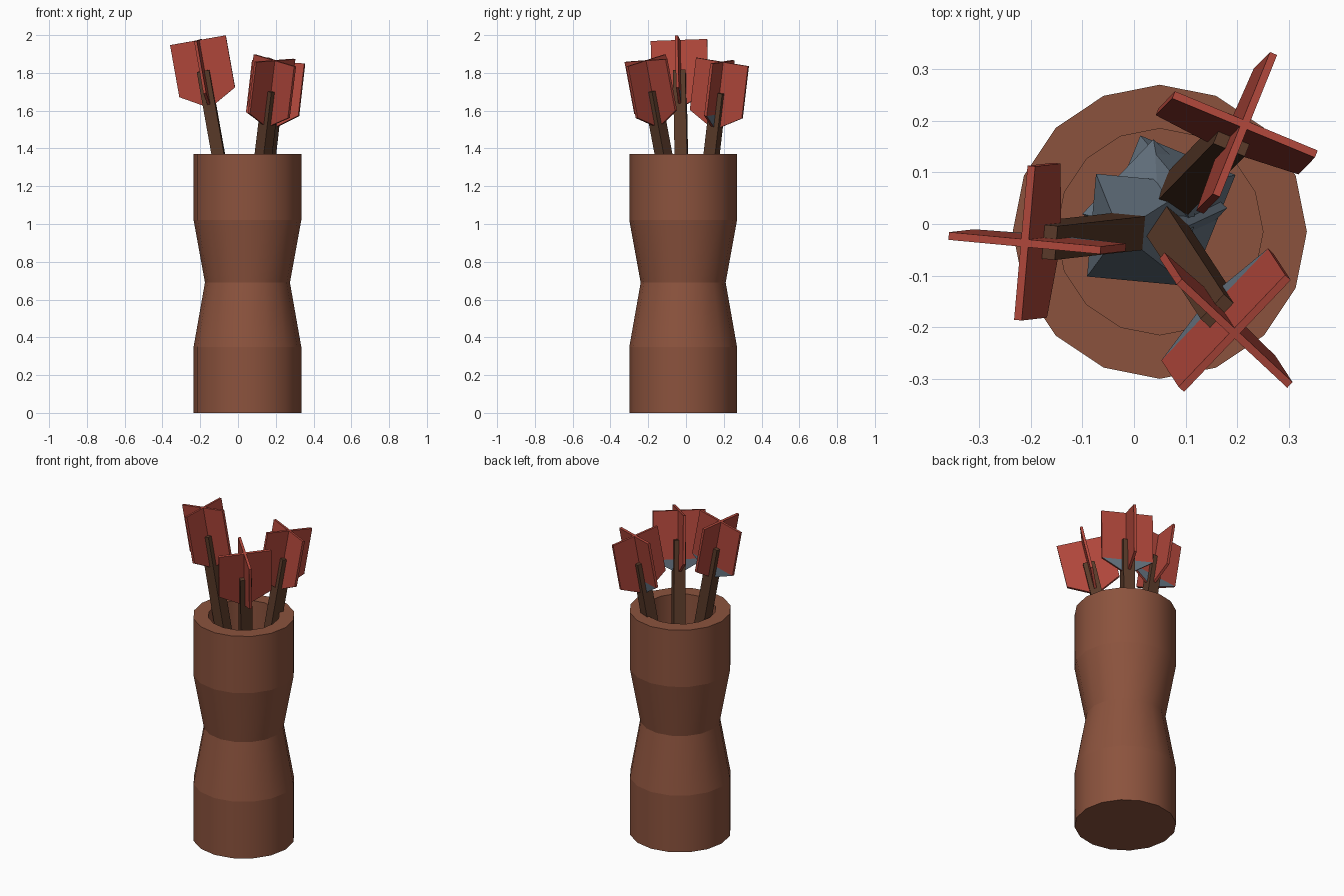
import bpy, bmesh, math
from mathutils import Vector, Matrix

if "Cube" in bpy.data.objects:
    bpy.data.objects.remove(bpy.data.objects["Cube"])


def material(name, rgb):
    m = bpy.data.materials.new(name)
    m.diffuse_color = (*rgb, 1)
    m.use_nodes = True
    m.node_tree.nodes["Principled BSDF"].inputs["Base Color"].default_value = m.diffuse_color
    return m


LEATHER = material("leather brown", (0.26, 0.086, 0.047))
RED = material("feather red", (0.43, 0.062, 0.043))
WOOD = material("dark wood", (0.10, 0.042, 0.022))
STEEL = material("blue grey steel", (0.13, 0.17, 0.215))


def make_object(name, bm, mats, matrix=None):
    bmesh.ops.recalc_face_normals(bm, faces=bm.faces[:])
    me = bpy.data.meshes.new(name)
    bm.to_mesh(me)
    bm.free()
    for m in mats:
        me.materials.append(m)
    ob = bpy.data.objects.new(name, me)
    bpy.context.collection.objects.link(ob)
    if matrix:
        ob.matrix_world = matrix
    return ob


def loft(bm, rings):
    """Bridge a list of equal-sided rings and cap both ends."""
    loops = [[bm.verts.new(p) for p in r] for r in rings]
    n = len(loops[0])
    for a, b in zip(loops, loops[1:]):
        for i in range(n):
            j = (i + 1) % n
            bm.faces.new((a[i], a[j], b[j], b[i]))
    bm.faces.new(loops[0])
    bm.faces.new(loops[-1])


def ring(r, z, n):
    return [(r * math.cos(2 * math.pi * i / n), r * math.sin(2 * math.pi * i / n), z) for i in range(n)]


def square(h, z):
    return [(-h, -h, z), (h, -h, z), (h, h, z), (-h, h, z)]


# Quiver: waisted 16-sided tube with a straight bore
bm = bmesh.new()
profile = [(0.285, 0), (0.285, 0.35), (0.225, 0.69), (0.285, 1.02), (0.285, 1.37), (0.2, 1.37), (0.2, 0.06)]
loft(bm, [ring(r, z, 16) for r, z in profile])
for f in bm.faces:
    f.smooth = len(f.verts) == 4
for e in bm.edges:      # keep the horizontal bands crisp
    if abs(e.verts[0].co.z - e.verts[1].co.z) < 1e-5:
        e.smooth = False
make_object("quiver_body", bm, [LEATHER], Matrix.Translation((0.05, -0.015, 0)))


def fin(name, matrix, along_x, tipped):
    """Flat vane with a pointed lower end; one side may have a grey lower edge."""
    w, t = 0.15, 0.0075
    half = [[(-w, 0), (w, 0), (w, -0.28), (-w, -0.28)],
            [(-w, -0.28), (w, -0.28), (0.035, -0.345), (-0.035, -0.345)]]
    bm = bmesh.new()
    faces = []
    for poly in half:
        faces.append(bm.faces.new([bm.verts.new((x, -t, z)) for x, z in poly]))
    bmesh.ops.remove_doubles(bm, verts=bm.verts[:], dist=1e-5)
    geo = bmesh.ops.extrude_face_region(bm, geom=bm.faces[:], use_keep_orig=True)
    bmesh.ops.translate(bm, vec=(0, 2 * t, 0), verts=[v for v in geo["geom"] if isinstance(v, bmesh.types.BMVert)])
    for f in bm.faces:
        c = f.calc_center_median()
        if tipped and c.y > t * 0.9 and c.z < -0.28:
            f.material_index = 1
    turn = Matrix.Identity(4) if along_x else Matrix.Rotation(math.pi / 2, 4, 'Z')
    make_object(name, bm, [RED, STEEL] if tipped else [RED], matrix @ turn)


def arrow(name, top, slope, angle):
    up = Vector((-slope[0], -slope[1], 1)).normalized()
    a = math.radians(angle)
    u = Vector((math.cos(a), math.sin(a), 0))
    u = (u - up * u.dot(up)).normalized()
    v = up.cross(u)
    m = Matrix((u, v, up)).transposed().to_4x4()
    m.translation = Vector(top)
    # Shaft
    bm = bmesh.new()
    loft(bm, [square(0.033, -0.165), square(0.033, -1.15)])
    make_object(name + "_shaft", bm, [WOOD], m)
    # Arrowhead, flared then pointed
    bm = bmesh.new()
    loft(bm, [square(0.032, -1.13), square(0.1, -1.30), square(0.004, -1.66)])
    make_object(name + "_head", bm, [STEEL], m)
    # Crossed vanes
    fin(name + "_main_fin", m, True, True)
    fin(name + "_cross_fin", m, False, False)


# Three arrows: top point, sideways drift going down, twist
arrow("left_arrow", (-0.212, -0.037, 1.973), (0.178, 0.02), -5)
arrow("front_arrow", (0.195, -0.212, 1.866), (-0.122, 0.187), 47)
arrow("back_arrow", (0.215, 0.193, 1.858), (-0.115, -0.118), -22)
